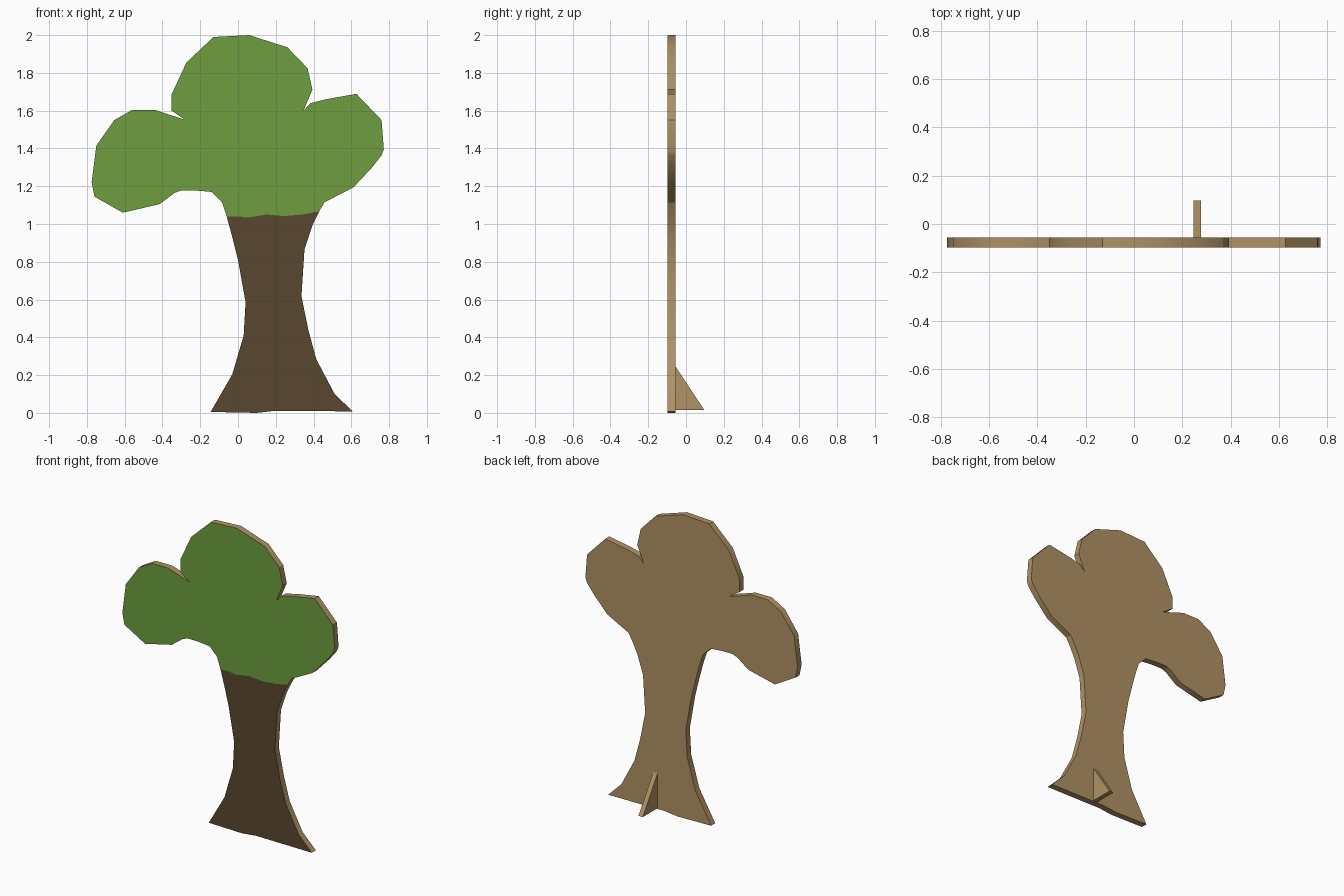
import bpy, bmesh, math

if "Cube" in bpy.data.objects:
    bpy.data.objects.remove(bpy.data.objects["Cube"])


def material(name, rgb):
    lin = [(c / 255 / 12.92) if c < 10 else ((c / 255 + 0.055) / 1.055) ** 2.4 for c in rgb]
    m = bpy.data.materials.new(name)
    m.diffuse_color = (*lin, 1)
    m.use_nodes = True
    m.node_tree.nodes["Principled BSDF"].inputs["Base Color"].default_value = m.diffuse_color
    return m


WOOD = material("bare_wood", (176, 146, 101))
GREEN = material("leaf_green", (109, 157, 62))
BROWN = material("bark_brown", (89, 71, 46))
FRONT, BACK, TIP = -0.097, -0.055, 0.097

# Crown outline, clockwise from the left end of the paint line to its right end
crown = [(-.06, 1.04), (-.085, 1.115), (-.14, 1.17), (-.23, 1.178), (-.30, 1.178),
         (-.335, 1.165), (-.415, 1.105), (-.61, 1.06), (-.76, 1.145), (-.775, 1.22),
         (-.75, 1.415), (-.655, 1.55), (-.56, 1.604), (-.44, 1.604), (-.278, 1.551),
         (-.352, 1.60), (-.352, 1.685), (-.273, 1.855), (-.13, 1.99), (.06, 2.0),
         (.262, 1.935), (.368, 1.825), (.394, 1.712), (.347, 1.60), (.384, 1.64),
         (.463, 1.66), (.627, 1.689), (.76, 1.55), (.772, 1.395), (.76, 1.363),
         (.706, 1.295), (.611, 1.194), (.458, 1.115), (.43, 1.067)]
# Trunk outline, continuing down the right side and up the left
trunk = [(.394, .993), (.352, .866), (.336, .617), (.373, .437), (.415, .283), (.51, .103),
         (.606, .008), (.195, .011), (.10, 0), (-.145, .005), (-.03, .205), (.03, .41),
         (.04, .585), (0, .81), (-.03, .93)]
# Wavy line between the two paints, left to right
paint_line = [(.01, 1.04), (.045, 1.033), (.15, 1.05), (.245, 1.042), (.34, 1.05)]


def finish(bm, name, mats):
    bmesh.ops.recalc_face_normals(bm, faces=bm.faces[:])
    me = bpy.data.meshes.new(name)
    bm.to_mesh(me)
    bm.free()
    for m in mats:
        me.materials.append(m)
    ob = bpy.data.objects.new(name, me)
    bpy.context.collection.objects.link(ob)
    return ob


# Flat tree board with painted front
bm = bmesh.new()
outline = crown + trunk
front = [bm.verts.new((x, FRONT, z)) for x, z in outline]
back = [bm.verts.new((x, BACK, z)) for x, z in outline]
line = [bm.verts.new((x, FRONT, z)) for x, z in paint_line]
n, c = len(outline), len(crown)
bm.faces.new(front[:c] + line[::-1]).material_index = 1
bm.faces.new(front[c - 1:] + [front[0]] + line).material_index = 2
bm.faces.new(back[::-1])
for i in range(n):
    j = (i + 1) % n
    bm.faces.new((front[i], back[i], back[j], front[j]))
board = finish(bm, "tree_board", [WOOD, GREEN, BROWN])
bpy.context.view_layer.objects.active = board
board.select_set(True)
bpy.ops.object.shade_smooth_by_angle(angle=math.radians(30))

# Triangular support behind the trunk
bm = bmesh.new()
profile = [(BACK, .015), (TIP, .015), (BACK, .245)]
sides = [[bm.verts.new((x, y, z)) for y, z in profile] for x in (.247, .278)]
for s in sides:
    bm.faces.new(s)
for i in range(3):
    j = (i + 1) % 3
    bm.faces.new((sides[0][i], sides[1][i], sides[1][j], sides[0][j]))
finish(bm, "back_support", [WOOD])
